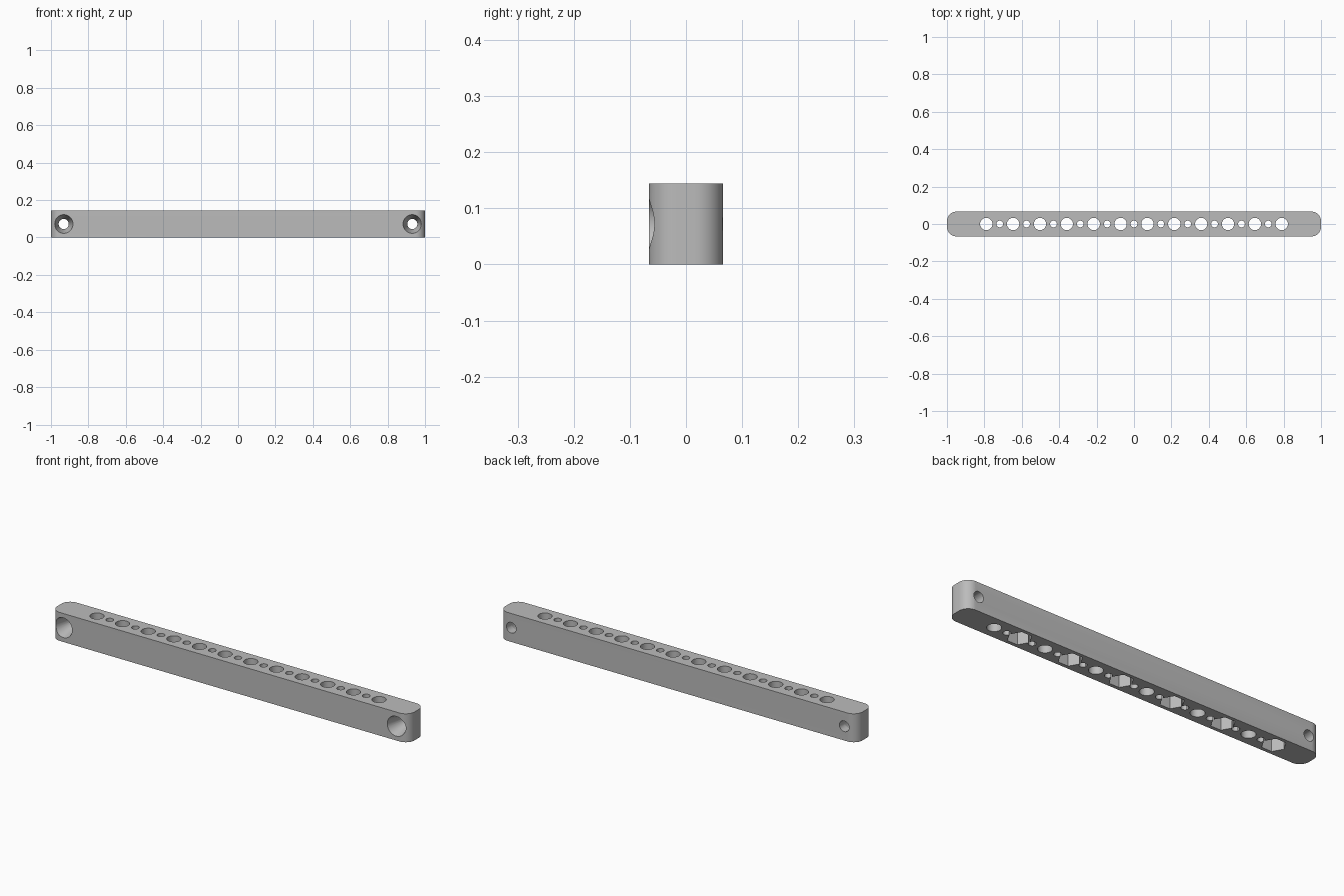
import bpy, bmesh, math
from mathutils import Matrix

cube = bpy.data.objects.get("Cube")
if cube:
    bpy.data.objects.remove(cube, do_unlink=True)

HALF_WIDTH, HEIGHT, CORNER = 0.066, 0.144, 0.05
PITCH = 0.1436

grey = bpy.data.materials.new("plain grey")
grey.use_nodes = True
grey.diffuse_color = (0.5, 0.5, 0.5, 1)
grey.node_tree.nodes["Principled BSDF"].inputs["Base Color"].default_value = (0.5, 0.5, 0.5, 1)


def make_object(name, bm):
    mesh = bpy.data.meshes.new(name)
    bm.to_mesh(mesh)
    bm.free()
    mesh.materials.append(grey)
    obj = bpy.data.objects.new(name, mesh)
    bpy.context.collection.objects.link(obj)
    return obj


def row_cutter(name, xs, radius, z0, z1, sides=32):
    """Row of upright prisms along the bar."""
    bm = bmesh.new()
    for x in xs:
        # the cone primitive's first corner lies on y, so turn it onto x
        place = Matrix.Translation((x, 0, (z0 + z1) / 2)) @ Matrix.Rotation(math.pi / 2, 4, "Z")
        bmesh.ops.create_cone(bm, cap_ends=True, segments=sides, radius1=radius,
                              radius2=radius, depth=z1 - z0, matrix=place)
    return make_object(name, bm)


def end_cutter(name, r_front, r_back, y0, y1):
    """Matching pair of front-to-back holes at both ends."""
    bm = bmesh.new()
    for x in (-0.932, 0.932):
        place = Matrix.Translation((x, (y0 + y1) / 2, HEIGHT / 2)) @ Matrix.Rotation(-math.pi / 2, 4, "X")
        bmesh.ops.create_cone(bm, cap_ends=True, segments=40, radius1=r_front,
                              radius2=r_back, depth=y1 - y0, matrix=place)
    return make_object(name, bm)


# Bar with rounded upright corners
bm = bmesh.new()
bmesh.ops.create_cube(bm, size=1, matrix=Matrix.Translation((0, 0, HEIGHT / 2))
                      @ Matrix.Diagonal((2, 2 * HALF_WIDTH, HEIGHT, 1)))
upright = [e for e in bm.edges if abs(e.verts[0].co.z - e.verts[1].co.z) > 0.1]
bmesh.ops.bevel(bm, geom=upright, offset=CORNER, segments=10, profile=0.5, affect="EDGES")
bar = make_object("drilled_bar", bm)

# Large and small through holes, nut pockets below, countersunk mounting holes
large = [(i - 5.5) * PITCH for i in range(12)]
small = [(i - 5) * PITCH for i in range(11)]
taper = 0.023 / 0.09
cutters = [
    row_cutter("large_hole_cutter", large, 0.033, -0.1, 0.3),
    row_cutter("small_hole_cutter", small, 0.018, -0.1, 0.3, 24),
    row_cutter("nut_pocket_cutter", large[::2], 0.056, -0.1, 0.06, 6),
    end_cutter("mounting_hole_cutter", 0.027, 0.027, -0.2, 0.2),
    end_cutter("countersink_cutter", 0.05 + 0.02 * taper, 0.027, -HALF_WIDTH - 0.02, -HALF_WIDTH + 0.09),
]

bpy.ops.object.select_all(action="DESELECT")
bpy.context.view_layer.objects.active = bar
bar.select_set(True)
for cutter in cutters:
    cutter.hide_render = True
    cut = bar.modifiers.new(cutter.name, "BOOLEAN")
    cut.operation = "DIFFERENCE"
    cut.solver = "EXACT"
    cut.object = cutter
    bpy.ops.object.modifier_apply(modifier=cut.name)
for cutter in cutters:
    bpy.data.objects.remove(cutter, do_unlink=True)

bpy.ops.object.shade_smooth_by_angle(angle=math.radians(30))
